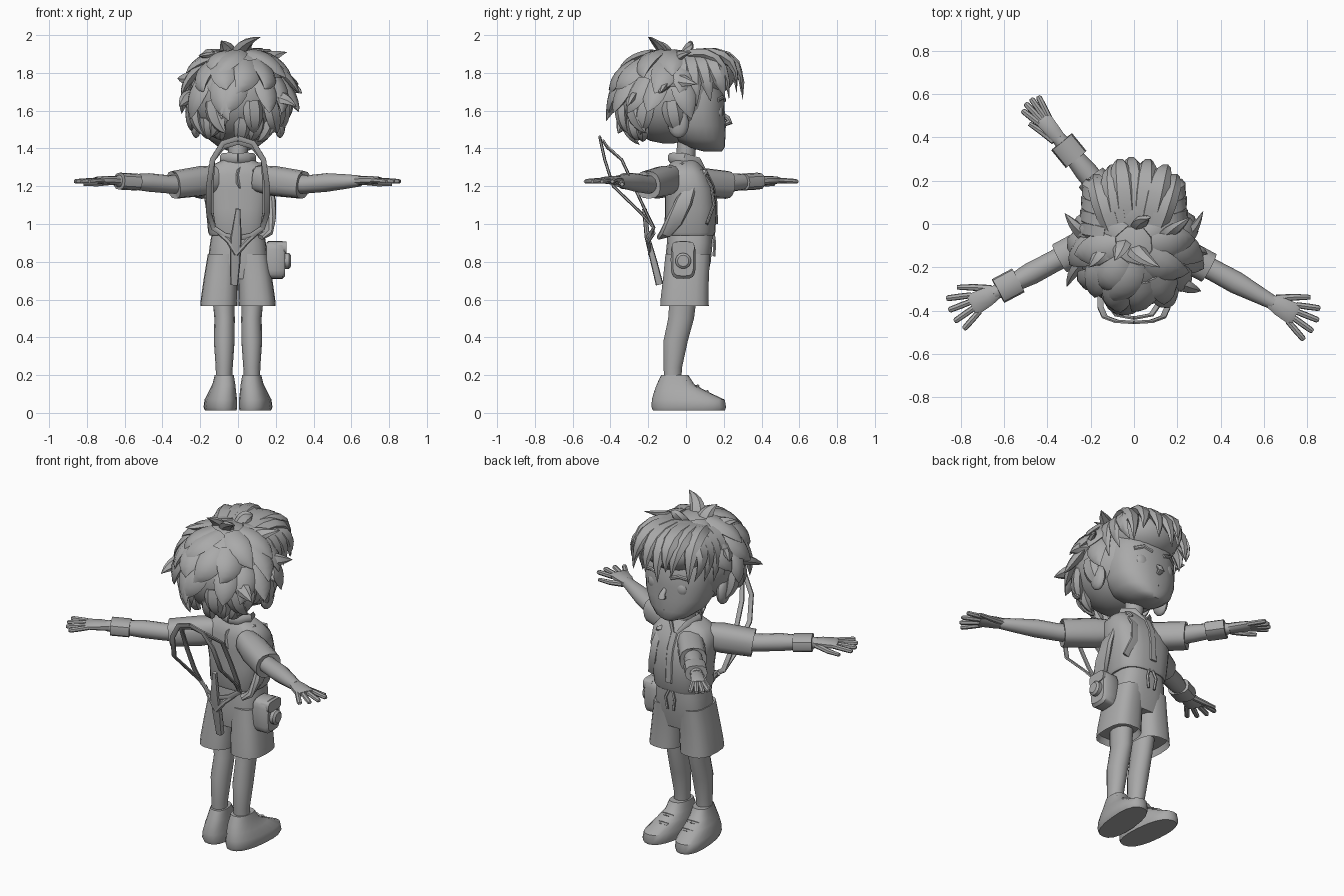
import bpy, bmesh, math, random
from mathutils import Vector as V

random.seed(11)
grey = bpy.data.materials.new("clay_grey")
grey.diffuse_color = (0.4, 0.4, 0.4, 1)


def skin(name, rings, angle=40):
    """Closed skin through a list of equally sized rings."""
    bm = bmesh.new()
    rows = [[bm.verts.new(p) for p in r] for r in rings]
    n = len(rows[0])
    for a, b in zip(rows, rows[1:]):
        for i in range(n):
            bm.faces.new((a[i], a[(i + 1) % n], b[(i + 1) % n], b[i]))
    bm.faces.new(rows[0][::-1])
    bm.faces.new(rows[-1])
    bmesh.ops.recalc_face_normals(bm, faces=bm.faces)
    me = bpy.data.meshes.new(name)
    bm.to_mesh(me)
    bm.free()
    me.materials.append(grey)
    ob = bpy.data.objects.new(name, me)
    bpy.context.collection.objects.link(ob)
    bpy.ops.object.select_all(action='DESELECT')
    ob.select_set(True)
    bpy.context.view_layer.objects.active = ob
    bpy.ops.object.shade_smooth_by_angle(angle=math.radians(angle))
    return ob


def oval(n, power=2.0):
    out = []
    for i in range(n):
        t = 2 * math.pi * i / n
        c, s = math.cos(t), math.sin(t)
        out.append((math.copysign(abs(c) ** (2 / power), c), math.copysign(abs(s) ** (2 / power), s)))
    return out


def loft(name, rows, n=20, power=2.4, shear=0):
    """Rows of (z, cx, cy, rx, ry); shear slides x along with y."""
    return skin(name, [[(cx + rx * c + shear * (cy + ry * s), cy + ry * s, z) for c, s in oval(n, power)]
                       for z, cx, cy, rx, ry in rows])


def tube(name, pts, radii, side=(0, 0, 1), n=8, power=2.0):
    """Sweep an oval: first radius lies along side, second across it."""
    pts = [V(p) for p in pts]
    rings = []
    for i, p in enumerate(pts):
        t = (pts[min(i + 1, len(pts) - 1)] - pts[max(i - 1, 0)]).normalized()
        u = V(side) - t * t.dot(V(side))
        u.normalize()
        w = t.cross(u)
        a, b = radii[i] if isinstance(radii, list) else radii
        rings.append([p + u * a * c + w * b * s for c, s in oval(n, power)])
    return skin(name, rings)


def ball(name, c, r, n=16, m=9):
    rows = []
    for j in range(m + 1):
        e = -math.pi / 2 + math.pi * (0.03 + 0.94 * j / m)
        rows.append((c[2] + r[2] * math.sin(e), c[0], c[1], r[0] * math.cos(e), r[1] * math.cos(e)))
    return loft(name, rows, n, 2)


def tuft(name, a, b, c, width, side, thick=0.028):
    """Flat curved lock of hair ending in a point."""
    a, b, c = V(a), V(b), V(c)
    pts, radii = [], []
    for k in range(7):
        t = k / 6
        pts.append(a * (1 - t) ** 2 + b * 2 * t * (1 - t) + c * t * t)
        f = 0.75 + 0.9 * t - 1.63 * t * t
        radii.append((width * f, thick * f))
    tube(name, pts, radii, side, 6)


# shoes, legs and shorts
for s, nm in ((-1, "left"), (1, "right")):
    loft(nm + "_shoe", [(0.012, s * 0.09, 0.015, 0.08, 0.19), (0.03, s * 0.092, 0.015, 0.086, 0.197),
                        (0.07, s * 0.09, 0.012, 0.083, 0.193), (0.115, s * 0.085, -0.03, 0.07, 0.138),
                        (0.15, s * 0.08, -0.055, 0.06, 0.1), (0.2, s * 0.078, -0.06, 0.05, 0.072)],
         shear=s * 0.09)
    for k in range(3):
        y = k * 0.05
        tube(nm + "_lace", [(s * 0.05, y, 0.165 - k * 0.03), (s * 0.085, y + 0.012, 0.172 - k * 0.03),
                            (s * 0.12, y, 0.165 - k * 0.03)], (0.01, 0.01), (0, 1, 0), 5)
    loft(nm + "_leg", [(0.16, s * 0.075, -0.07, 0.042, 0.046), (0.24, s * 0.073, -0.07, 0.045, 0.05),
                       (0.38, s * 0.073, -0.055, 0.055, 0.066), (0.5, s * 0.071, -0.026, 0.054, 0.07),
                       (0.66, s * 0.08, -0.01, 0.06, 0.075)], 14, 2)
    loft(nm + "_shorts_leg", [(0.6, s * 0.102, -0.008, 0.085, 0.115), (0.565, s * 0.102, -0.008, 0.098, 0.13),
                              (0.61, s * 0.099, -0.007, 0.097, 0.128), (0.72, s * 0.09, 0.0, 0.09, 0.122),
                              (0.84, s * 0.078, 0.01, 0.082, 0.12)], 18, 2.8)
loft("shorts_hip", [(0.71, 0, 0.005, 0.15, 0.108), (0.8, 0, 0.01, 0.16, 0.122),
                    (0.9, 0, 0.02, 0.148, 0.122), (0.97, 0, 0.022, 0.135, 0.12)], 22, 2.8)

# shirt, collar, placket
loft("shirt", [(0.94, 0, 0.02, 0.15, 0.128), (0.955, 0, 0.02, 0.158, 0.135), (1.08, 0, 0.026, 0.17, 0.137),
               (1.18, 0, 0.02, 0.185, 0.133), (1.26, 0, 0.005, 0.185, 0.115), (1.305, 0, -0.005, 0.15, 0.09),
               (1.34, 0, -0.005, 0.08, 0.065)], 24, 2.7)
loft("neck", [(1.3, 0, -0.005, 0.05, 0.05), (1.45, 0, 0.005, 0.053, 0.053)], 14, 2)
for s in (-1, 1):
    tube("collar", [(s * 0.01, 0.105, 1.27), (s * 0.06, 0.06, 1.32), (s * 0.085, -0.01, 1.345),
                    (s * 0.05, -0.07, 1.35), (0, -0.085, 1.35)],
         [(0.012, 0.01), (0.035, 0.012), (0.03, 0.012), (0.028, 0.012), (0.026, 0.012)], n=6)
    tube("drawstring", [(s * 0.01, 0.145, 0.95), (s * 0.03, 0.152, 0.9), (s * 0.02, 0.148, 0.83)], (0.008, 0.008),
         (1, 0, 0), 5)
tube("placket", [(0, 0.164, 1.0), (0, 0.16, 1.12), (0, 0.147, 1.2), (0, 0.108, 1.28)], (0.022, 0.006), (1, 0, 0), 6, 5)


# arms with sleeve, hand and optional wristband
def arm(name, start, deg, sleeve, band, thumb, spread=1.0):
    d = V((math.cos(math.radians(deg)), math.sin(math.radians(deg)), 0))
    side = V((-d.y, d.x, 0))
    o = V((start[0], start[1], 0))
    at = lambda s, z, w=0: o + d * s + side * w + V((0, 0, z))
    tube(name + "_sleeve", [at(-0.02, 1.24), at(0.08, 1.228), at(sleeve, 1.207), at(sleeve - 0.02, 1.207)],
         [(0.07, 0.06), (0.08, 0.075), (0.074, 0.074), (0.06, 0.058)], n=14, power=2.5)
    tube(name + "_forearm", [at(0.1, 1.21), at(0.28, 1.21), at(0.4, 1.22), at(0.52, 1.225), at(0.6, 1.228)],
         [(0.053, 0.055), (0.048, 0.05), (0.049, 0.052), (0.038, 0.04), (0.029, 0.032)], n=12)
    if band:
        tube(name + "_wristband", [at(0.47, 1.222), at(0.575, 1.227)], (0.045, 0.062), n=12, power=2.6)
    tube(name + "_palm", [at(0.57, 1.228), at(0.63, 1.231), at(0.7, 1.232), at(0.715, 1.231)],
         [(0.025, 0.03), (0.024, 0.02 + 0.026 * spread), (0.02, 0.02 + 0.034 * spread), (0.015, 0.05 * spread)],
         n=10, power=2.5)
    for k in range(4):
        f = (k - 1.5) * spread
        a, L = f * 0.24, (0.112, 0.122, 0.122, 0.108)[k]
        w = f * 0.028
        p = lambda t: at(0.695 + L * t * math.cos(a), 1.231 - 0.006 * t, w + L * t * math.sin(a))
        tube(name + "_finger", [p(0), p(0.5), p(0.95), p(1.03)],
             [(0.014, 0.014), (0.014, 0.015), (0.013, 0.014), (0.008, 0.009)], n=7)
    tube(name + "_thumb", [at(0.6, 1.222, thumb * 0.025), at(0.67, 1.212, thumb * 0.07 * spread),
                           at(0.735, 1.21, thumb * 0.105 * spread)],
         [(0.016, 0.018), (0.014, 0.016), (0.01, 0.011)], n=7)


arm("right", (0.12, -0.08), -28.5, 0.255, False, 1)
arm("left", (-0.12, -0.04), 208, 0.25, True, -1)
arm("third", (0.03, -0.065), 129.3, 0.36, True, 1, 0.6)

# head, ears and face
loft("head", [(1.385, 0, 0.14, 0.045, 0.05), (1.405, 0, 0.11, 0.1, 0.095), (1.45, 0, 0.07, 0.158, 0.138),
              (1.52, 0, 0.045, 0.192, 0.166), (1.6, 0, 0.035, 0.205, 0.17), (1.68, 0, 0.025, 0.205, 0.18),
              (1.76, 0, 0.0, 0.19, 0.175), (1.84, 0, -0.02, 0.13, 0.13)], 24, 2.3)
tube("nose", [(0, 0.19, 1.585), (0, 0.222, 1.558), (0, 0.232, 1.54), (0, 0.2, 1.525)],
     [(0.01, 0.01), (0.016, 0.014), (0.022, 0.018), (0.012, 0.01)], (1, 0, 0))
for z, r in ((1.478, 0.006), (1.455, 0.008)):
    tube("lip", [(-0.06, 0.178, z + 0.01), (0, 0.203, z), (0.06, 0.178, z + 0.01)], (r, r), n=6)
for s in (-1, 1):
    ball("ear", (s * 0.222, -0.04, 1.53), (0.03, 0.056, 0.075), 12, 7)
    ball("eye", (s * 0.085, 0.172, 1.59), (0.045, 0.025, 0.045), 14, 8)
    tube("eyebrow", [(s * 0.04, 0.205, 1.655), (s * 0.09, 0.197, 1.672), (s * 0.14, 0.168, 1.655)], (0.011, 0.008), n=6)

# hair: two volumes, rows of hanging locks, fringe and crown spikes
HC, HR = V((0, -0.095, 1.675)), (0.262, 0.275, 0.25)
ball("hair_cap", HC, HR, 24, 12)
ball("fringe_volume", (0.0, 0.07, 1.795), (0.2, 0.195, 0.132), 20, 10)


def on_head(az, el, k):
    a, e = math.radians(az), math.radians(el)
    return HC + V((HR[0] * math.sin(a) * math.cos(e), HR[1] * math.cos(a) * math.cos(e), HR[2] * math.sin(e))) * k


# rows: start height, count, drop, width, half angle left free for the face, reach
for el, count, drop, width, face, out in ((72, 8, 52, 0.085, 40, 1.12), (48, 11, 50, 0.085, 50, 1.2),
                                          (22, 13, 44, 0.075, 62, 1.26), (-6, 14, 40, 0.062, 84, 1.2),
                                          (-28, 12, 32, 0.05, 104, 1.1)):
    for i in range(count):
        az = (i + 0.25 * (el % 4)) * 360 / count + random.uniform(-8, 8)
        off = min(az % 360, 360 - az % 360)
        if off < face:
            continue
        tw = random.uniform(-20, 20)
        ar = math.radians(az)
        tuft("hair_lock", on_head(az, el, 0.94), on_head(az + tw * 0.2, el - drop * 0.55, 1.13),
             on_head(az + tw, el - drop * random.uniform(0.8, 1.05), out + random.uniform(-0.08, 0.08)), width,
             (math.cos(ar), -math.sin(ar), random.uniform(-0.2, 0.3)), 0.036)
for i in range(7):
    x = -0.18 + i * 0.06
    k = 1 - (x / 0.3) ** 2
    tuft("fringe", (x * 0.5, -0.03, 1.88), (x * 1.0, 0.05 + 0.27 * k, 1.965),
         (x * 1.1 + random.uniform(-0.02, 0.05), 0.1 + 0.2 * k, 1.66 + 0.035 * (i % 3)), 0.07, (1, 0, 0), 0.04)
for s in (-1, 1):
    for j in range(4):
        tuft("temple_lock", (s * 0.13, -0.04 + j * 0.05, 1.88), (s * 0.27, -0.01 + j * 0.055, 1.84),
             (s * (0.235 - j * 0.012), -0.02 + j * 0.075, 1.6 + j * 0.025), 0.06, (0, 1, 0), 0.03)
# wild outward and upward spikes
for a, b, c in (((0, -0.1, 1.87), (0.0, -0.14, 1.96), (0.12, -0.2, 1.99)),
                ((-0.05, -0.08, 1.87), (-0.05, -0.1, 1.94), (-0.09, -0.17, 1.97)),
                ((0.1, -0.06, 1.86), (0.16, -0.05, 1.89), (0.26, 0.03, 1.91)),
                ((-0.1, -0.1, 1.86), (-0.15, -0.14, 1.9), (-0.21, -0.2, 1.89)),
                ((0.02, -0.02, 1.88), (0.03, 0.03, 1.95), (0.08, 0.03, 1.96)),
                ((0.2, -0.08, 1.76), (0.27, -0.06, 1.77), (0.32, 0.06, 1.74)),
                ((0.2, -0.1, 1.72), (0.29, -0.12, 1.74), (0.34, -0.14, 1.69)),
                ((-0.2, -0.08, 1.76), (-0.27, -0.02, 1.78), (-0.32, 0.05, 1.77)),
                ((-0.2, -0.14, 1.68), (-0.28, -0.2, 1.68), (-0.31, -0.29, 1.62)),
                ((0.16, -0.24, 1.68), (0.24, -0.3, 1.68), (0.31, -0.31, 1.62))):
    tuft("hair_spike", a, b, c, 0.05, (1, 0.3, 0) if abs(c[0]) < 0.3 else (0, 0.6, 0.6), 0.028)

# looped straps behind the back, hanging tail and side strap
for k in (0, 1):
    half = [(0, -0.455 + k * 0.02, 1.455 - k * 0.02), (0.08, -0.45 + k * 0.03, 1.43 - k * 0.02),
            (0.135, -0.43 + k * 0.09, 1.34), (0.155 - k * 0.012, -0.385 + k * 0.11, 1.2),
            (0.155 - k * 0.012, -0.24 + k * 0.03, 1.06), (0.13, -0.17, 0.98), (0.07, -0.19, 0.94), (0, -0.205, 0.925)]
    for s in (-1, 1):
        tube("back_strap", [(s * x, y, z) for x, y, z in half], (0.008, 0.016), (0, 1, 0.3), 6)
tube("strap_tail", [(0.0, -0.22, 1.08), (-0.01, -0.205, 0.93), (-0.015, -0.17, 0.8), (-0.02, -0.14, 0.68)],
     [(0.012, 0.012), (0.03, 0.014), (0.028, 0.018), (0.02, 0.02)], (1, 0, 0), 8, 3)
for s in (-1, 1):
    tube("tail_branch", [(s * 0.1, -0.17, 0.955), (s * 0.05, -0.2, 0.91), (-0.01, -0.19, 0.84)], (0.014, 0.01), (0, 0, 1), 6)
tube("side_strap", [(0.1, 0.1, 1.28), (0.16, 0.03, 1.2), (0.182, -0.01, 1.12), (0.175, -0.06, 1.02),
                    (0.155, -0.11, 0.95), (0.12, -0.14, 0.93)],
     [(0.022, 0.012), (0.03, 0.014), (0.045, 0.02), (0.045, 0.024), (0.035, 0.02), (0.02, 0.012)], (0, 1, 0.5), 8, 3)
tube("chest_strap", [(0.1, -0.1, 1.28), (0.105, -0.02, 1.318), (0.105, 0.08, 1.28), (0.11, 0.135, 1.2),
                     (0.12, 0.148, 1.1), (0.15, 0.11, 1.0)], (0.024, 0.008), (1, 0, 0), 8, 4)

# hip pouch with flap and round clasp
tube("pouch", [(0.15, -0.015, 0.81), (0.16, -0.015, 0.81), (0.235, -0.015, 0.81), (0.25, -0.015, 0.81)],
     [(0.09, 0.06), (0.1, 0.066), (0.1, 0.066), (0.085, 0.055)], n=20, power=4)
tube("pouch_flap", [(0.2, -0.015, 0.875), (0.256, -0.015, 0.875)], (0.032, 0.06), n=16, power=4)
tube("pouch_clasp", [(0.24, -0.015, 0.805), (0.27, -0.015, 0.805), (0.28, -0.015, 0.805)],
     [(0.042, 0.042), (0.042, 0.042), (0.03, 0.03)], n=14)
